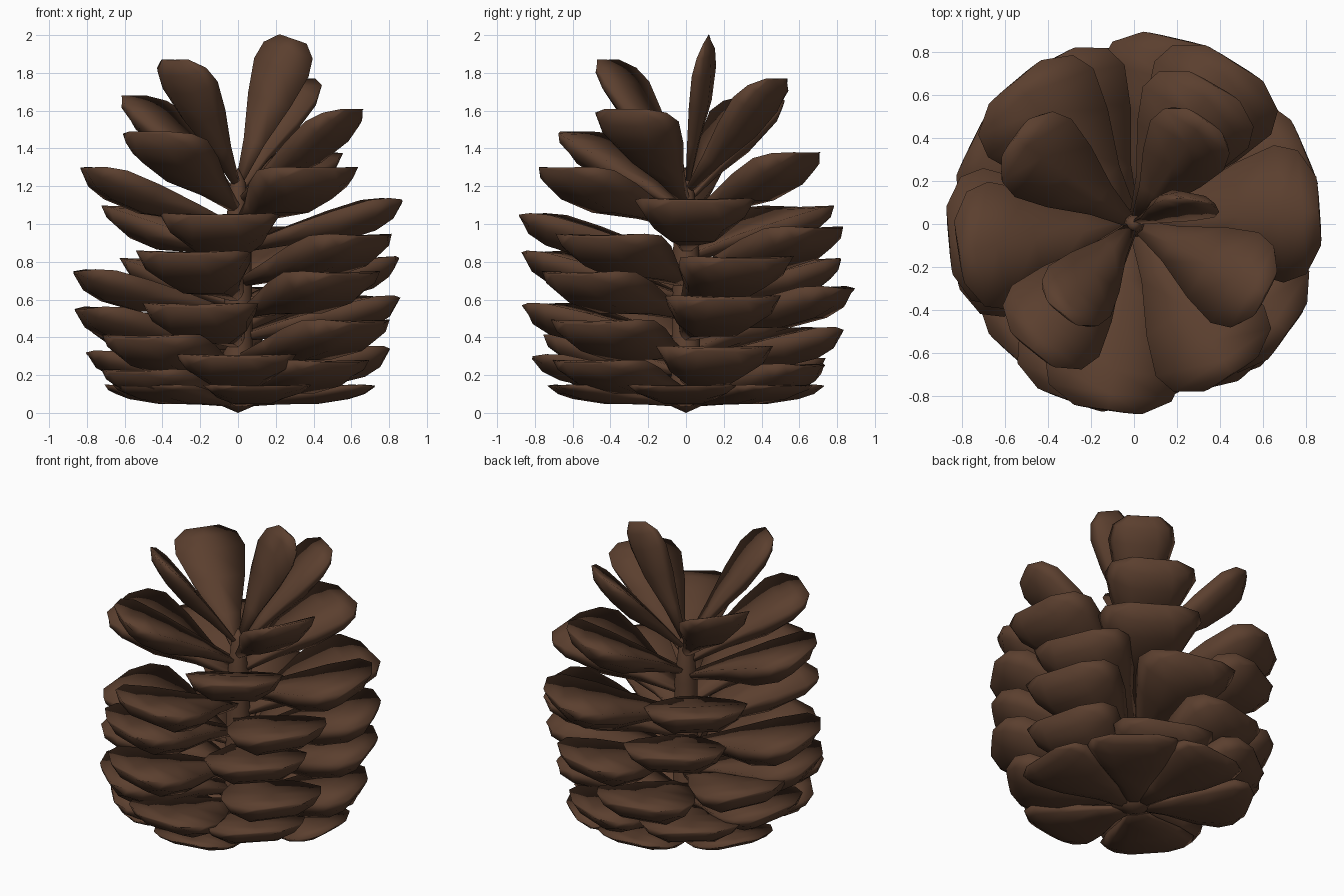
import bpy, bmesh, math
from mathutils import Vector

if "Cube" in bpy.data.objects:
    bpy.data.objects.remove(bpy.data.objects["Cube"])

brown = bpy.data.materials.new("cone_brown")
brown.diffuse_color = (0.105, 0.050, 0.028, 1)
brown.use_nodes = True
brown.node_tree.nodes["Principled BSDF"].inputs["Base Color"].default_value = brown.diffuse_color

# Scale profile: distance along, half width, rim lift, thickness (fractions)
STATIONS = [(0.0, 0.10, 0.0, 0.2), (0.3, 0.38, 0.17, 0.6), (0.58, 0.78, 0.27, 1.05),
            (0.8, 1.0, 0.29, 1.03), (0.92, 0.9, 0.17, 0.7), (1.0, 0.5, 0.0, 0.12)]
# Cross-section: slightly dished top, bulging underside (side, depth)
SECTION = [(-1, 0), (0, 0.06), (1, 0), (0.82, 0.55), (0.45, 0.96),
           (-0.45, 0.96), (-0.82, 0.55)]


def add_scale(bm, az, reach, top, root, hw, thick, face=None):
    """Loft one woody scale from the core out to its rim."""
    a = math.radians(az)
    f = math.radians(az if face is None else face)
    base = Vector((0, 0, root))
    d = Vector((reach * math.cos(a), reach * math.sin(a), top - root))
    length = d.length
    d.normalize()
    v = Vector((-math.sin(f), math.cos(f), 0))
    v = (v - d * v.dot(d)).normalized()
    n = d.cross(v)
    rings = []
    for u, w, lift, t in STATIONS:
        c = base + d * (u * length) + n * (lift * thick)
        rings.append([bm.verts.new(c + v * (s * w * hw) - n * (q * t * thick))
                      for s, q in SECTION])
    k = len(SECTION)
    for r0, r1 in zip(rings, rings[1:]):
        for i in range(k):
            bm.faces.new((r0[i], r0[(i + 1) % k], r1[(i + 1) % k], r1[i]))
    bm.faces.new(rings[0])
    bm.faces.new(rings[-1])


def finish(bm, name):
    bmesh.ops.recalc_face_normals(bm, faces=bm.faces[:])
    me = bpy.data.meshes.new(name)
    bm.to_mesh(me)
    bm.free()
    for p in me.polygons:
        p.use_smooth = True
    me.materials.append(brown)
    ob = bpy.data.objects.new(name, me)
    bpy.context.collection.objects.link(ob)


# Crown scales, steep and narrow: azimuth, reach, rim height, root height
bm = bmesh.new()
add_scale(bm, 20, 0.31, 1.98, 1.2, 0.155, 0.09, face=82)
for az, reach, top, root in [(231, 0.53, 1.87, 1.2), (56, 0.58, 1.77, 1.17),
                             (144, 0.68, 1.68, 1.13), (332, 0.69, 1.61, 1.12),
                             (231, 0.75, 1.49, 1.08), (60, 0.74, 1.38, 1.02),
                             (189, 0.82, 1.3, 0.99), (303, 0.83, 1.3, 1.0)]:
    hw = 0.32 - 0.2 * max(0, top - 1.2)
    add_scale(bm, az, reach, top, root, hw, hw * 0.55)
finish(bm, "crown_scales")

# Body scales, spiralling down: azimuth, reach, rim height
bm = bmesh.new()
for az, reach, top in [(4, 0.86, 1.13), (130, 0.86, 1.09), (262, 0.87, 1.05),
                       (58, 0.88, 0.98), (325, 0.87, 0.94), (250, 0.87, 0.85),
                       (23, 0.86, 0.82), (119, 0.85, 0.81), (185, 0.86, 0.75),
                       (314, 0.86, 0.74), (77, 0.88, 0.66), (17, 0.85, 0.61),
                       (253, 0.86, 0.57), (190, 0.85, 0.55), (154, 0.84, 0.52),
                       (322, 0.87, 0.48), (103, 0.82, 0.44), (228, 0.83, 0.40),
                       (14, 0.79, 0.34), (170, 0.79, 0.32), (269, 0.81, 0.3),
                       (128, 0.78, 0.28), (314, 0.77, 0.27), (68, 0.73, 0.25),
                       (220, 0.77, 0.22)]:
    rise = 0.12 + 0.13 * min(1, top)
    add_scale(bm, az, reach, top, top - rise, 0.32, 0.17 if top > 0.33 else 0.14)
finish(bm, "body_scales")

# Flat rosette of scales under the base
bm = bmesh.new()
for az in (358, 50, 97, 152, 222, 280):
    add_scale(bm, az, 0.72, 0.145, 0.045, 0.29, 0.075)
finish(bm, "base_scales")

# Central core
bm = bmesh.new()
profile = [(0, 0), (0.14, 0.06), (0.08, 0.2), (0.07, 0.95), (0.04, 1.22), (0, 1.3)]
pts = [bm.verts.new((r, 0, z)) for r, z in profile]
edges = [bm.edges.new(e) for e in zip(pts, pts[1:])]
bmesh.ops.spin(bm, geom=pts + edges, axis=(0, 0, 1), cent=(0, 0, 0),
               angle=math.tau, steps=10)
bmesh.ops.remove_doubles(bm, verts=bm.verts[:], dist=0.0005)
finish(bm, "core")
